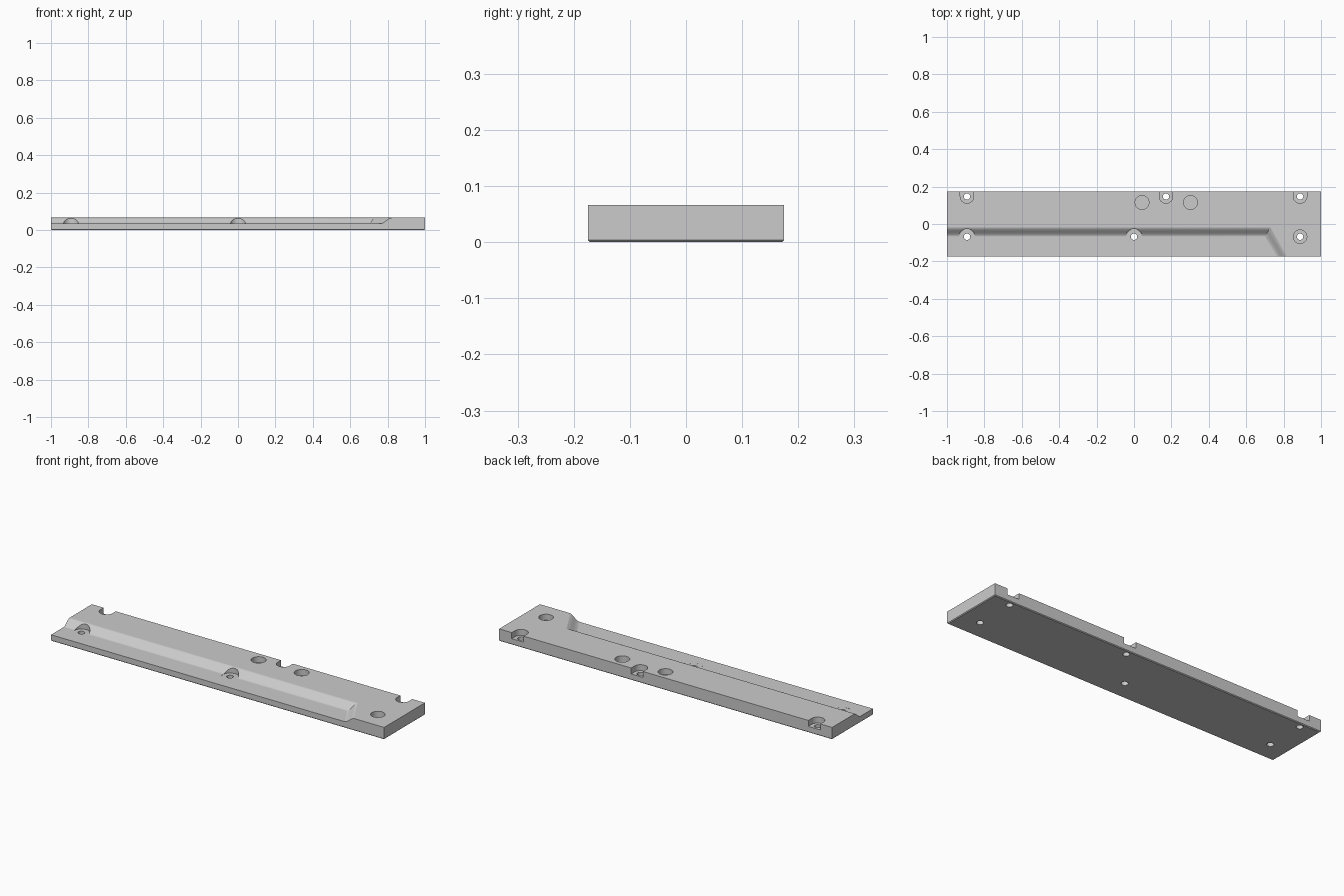
import bpy, bmesh, math

if "Cube" in bpy.data.objects:
    bpy.data.objects.remove(bpy.data.objects["Cube"], do_unlink=True)

HALF_Y, TOP, FLOOR = 0.175, 0.066, 0.034

grey = bpy.data.materials.new("plain grey")
grey.use_nodes = True
colour = (0.6, 0.6, 0.6, 1)
grey.diffuse_color = colour
grey.node_tree.nodes["Principled BSDF"].inputs["Base Color"].default_value = colour


def make_object(name, bm):
    mesh = bpy.data.meshes.new(name)
    bmesh.ops.recalc_face_normals(bm, faces=bm.faces[:])
    bm.to_mesh(mesh)
    bm.free()
    mesh.materials.append(grey)
    obj = bpy.data.objects.new(name, mesh)
    bpy.context.collection.objects.link(obj)
    return obj


def loft(name, rings):
    """Closed solid through a stack of equal-length outlines."""
    bm = bmesh.new()
    loops = [[bm.verts.new(p) for p in ring] for ring in rings]
    count = len(loops[0])
    for low, high in zip(loops, loops[1:]):
        for i in range(count):
            j = (i + 1) % count
            bm.faces.new((low[i], low[j], high[j], high[i]))
    bm.faces.new(loops[0][::-1])
    bm.faces.new(loops[-1])
    return make_object(name, bm)


def pocket(name, x, y, radius, floor, open_back=False):
    """Upright round cutter, stretched through the back edge for a notch."""
    if open_back:
        outline = [(math.cos(a), math.sin(a)) for a in
                   (math.pi * (1 + i / 24) for i in range(25))]
        outline += [(1, 4), (-1, 4)]
    else:
        outline = [(math.cos(a), math.sin(a)) for a in
                   (math.tau * i / 48 for i in range(48))]
    return loft(name, [[(x + u * radius, y + v * radius, z) for u, v in outline]
                       for z in (floor, 0.2)])


def rectangle(inset, z):
    w, d = 1 - inset, HALF_Y - inset
    return [(-w, -d, z), (w, -d, z), (w, d, z), (-w, d, z)]


# Bar with a fine chamfer around the underside
bar = loft("mounting_bar", [rectangle(0.004, 0), rectangle(0, 0.004), rectangle(0, TOP)])

# Front recess: an S-shaped slope along the bar, turning out to the front edge
bend = math.tan(math.radians(30))
STEPS, WIDTH, BASE_Y, BASE_X = 14, 0.053, -0.068, 0.70


def recess_ring(offset, z):
    y, x = BASE_Y + offset, BASE_X + offset * bend
    return [(-1.1, -0.3, z), (x + (y + 0.3) * bend, -0.3, z), (x, y, z), (-1.1, y, z)]


rings = []
for i in range(STEPS + 1):
    t = i / STEPS
    rings.append(recess_ring(WIDTH * t, FLOOR + (TOP - FLOOR) * t * t * (3 - 2 * t)))
rings.append(recess_ring(WIDTH, 0.2))
cutters = [loft("recess_cutter", rings)]

# Screw seats with through holes: x, y, seat radius, open to the back
seats = [(-0.893, 0.147, 0.036, True), (0.171, 0.147, 0.036, True),
         (0.888, 0.147, 0.036, True), (-0.893, -0.068, 0.042, False),
         (0, -0.068, 0.042, False), (0.888, -0.068, 0.036, False)]
for x, y, radius, notch in seats:
    cutters.append(pocket("seat_cutter", x, y, radius, FLOOR - 0.0005, notch))
    cutters.append(pocket("hole_cutter", x, y, 0.017, -0.1))

# Two blind round pockets
for x in (0.043, 0.302):
    cutters.append(pocket("blind_cutter", x, 0.115, 0.037, FLOOR))

for cutter in cutters:
    cutter.hide_render = True
    mod = bar.modifiers.new(cutter.name, 'BOOLEAN')
    mod.operation, mod.solver, mod.object = 'DIFFERENCE', 'EXACT', cutter

# Bake the cuts and drop the helpers
graph = bpy.context.evaluated_depsgraph_get()
baked = bpy.data.meshes.new_from_object(bar.evaluated_get(graph))
bar.modifiers.clear()
bar.data = baked
for cutter in cutters:
    bpy.data.objects.remove(cutter, do_unlink=True)
baked.materials.clear()
baked.materials.append(grey)
for face in baked.polygons:
    face.material_index = 0

# Smooth the slope and bores, keep the machined edges crisp
bpy.ops.object.select_all(action='DESELECT')
bar.select_set(True)
bpy.context.view_layer.objects.active = bar
bpy.ops.object.shade_smooth_by_angle(angle=math.radians(20))
weighted = bar.modifiers.new("even shading", 'WEIGHTED_NORMAL')
weighted.keep_sharp = True
